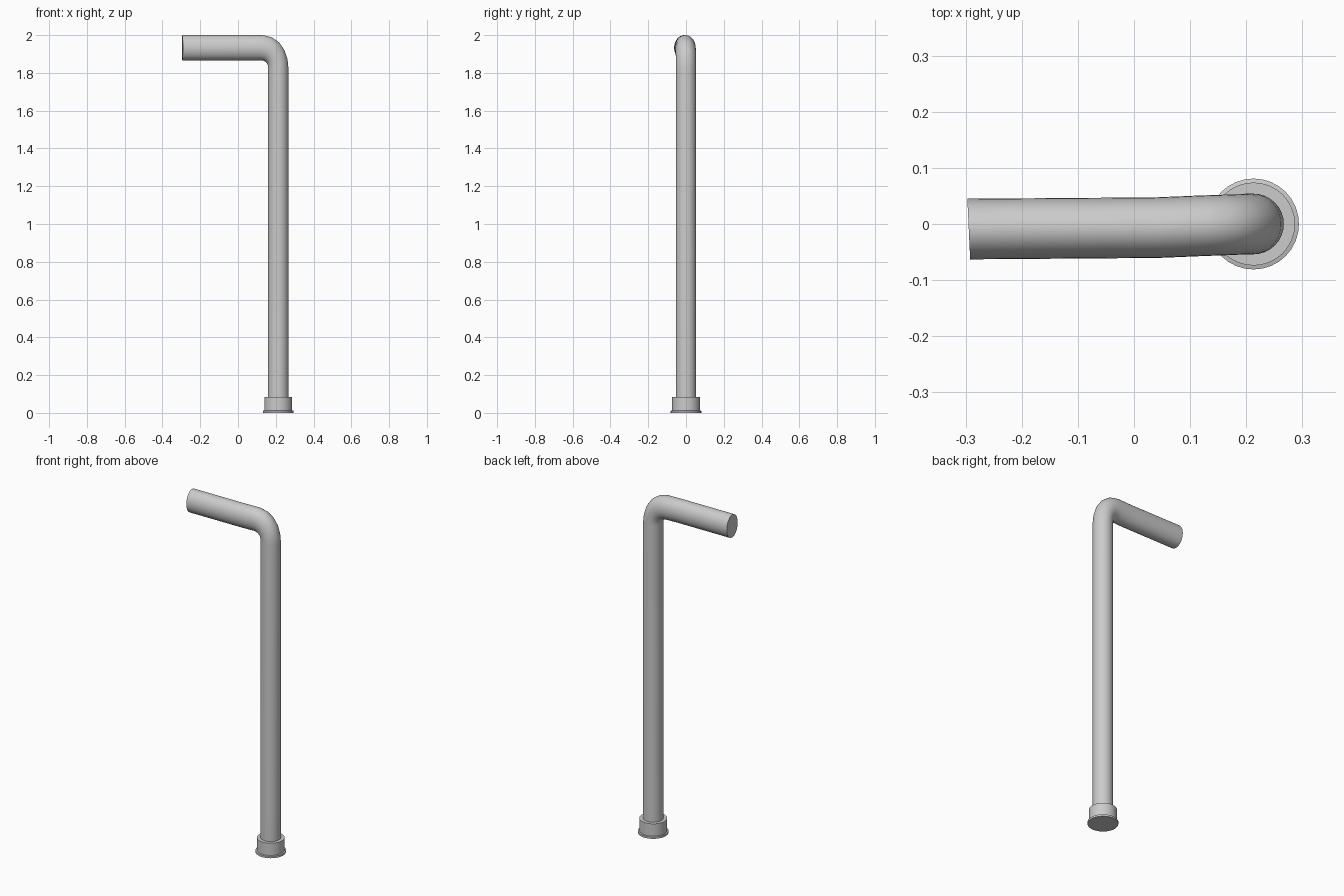
import bpy, bmesh
from math import cos, sin, tau

if "Cube" in bpy.data.objects:
    bpy.data.objects.remove(bpy.data.objects["Cube"])

SIDES = 32
CX = 0.213


def finish(name, bm):
    bmesh.ops.recalc_face_normals(bm, faces=bm.faces)
    mesh = bpy.data.meshes.new(name)
    bm.to_mesh(mesh)
    bm.free()
    ob = bpy.data.objects.new(name, mesh)
    bpy.context.collection.objects.link(ob)
    bpy.context.view_layer.objects.active = ob
    ob.select_set(True)
    bpy.ops.object.shade_smooth_by_angle(angle=0.6)
    ob.select_set(False)


def loft(name, rings):
    """Skin a closed tube through rings of points, with end caps."""
    bm = bmesh.new()
    loops = [[bm.verts.new(p) for p in ring] for ring in rings]
    for a, b in zip(loops, loops[1:]):
        for i in range(SIDES):
            j = (i + 1) % SIDES
            bm.faces.new((a[i], a[j], b[j], b[i]))
    bm.faces.new(loops[0])
    bm.faces.new(loops[-1])
    finish(name, bm)


def section(outer, inner, y, skew=0.0, r=0.054):
    """Elliptical ring between an outer and inner point of the side profile."""
    (ox, oz), (ix, iz) = outer, inner
    ring = []
    for i in range(SIDES):
        c, s = cos(tau * i / SIDES), sin(tau * i / SIDES)
        ring.append(((ox + ix) / 2 + c * (ox - ix) / 2 - s * skew,
                     y + s * r,
                     (oz + iz) / 2 + c * (oz - iz) / 2))
    return ring


# Shaft, bend and slightly turned handle in one continuous tube
loft("cane_shaft_and_handle", [
    section((0.267, 0.01), (0.159, 0.01), 0),
    section((0.267, 1.825), (0.159, 1.825), 0),
    section((0.262, 1.872), (0.158, 1.840), 0),
    section((0.246, 1.920), (0.153, 1.852), 0),
    section((0.217, 1.962), (0.144, 1.860), -0.001),
    section((0.178, 1.989), (0.132, 1.865), -0.002, 0.001),
    section((0.130, 2.000), (0.118, 1.866), -0.003, 0.002),
    section((0.040, 2.000), (0.040, 1.866), -0.0065, 0.0025),
    section((-0.2945, 2.000), (-0.2945, 1.866), -0.009, 0.0025),
])

# Rubber foot: collar with a thin flared sole
foot_profile = [(0.081, 0), (0.081, 0.011), (0.074, 0.013), (0.074, 0.085), (0.05, 0.085)]
loft("rubber_foot", [
    [(CX + r * cos(tau * i / SIDES), r * sin(tau * i / SIDES), z) for i in range(SIDES)]
    for r, z in foot_profile
])
